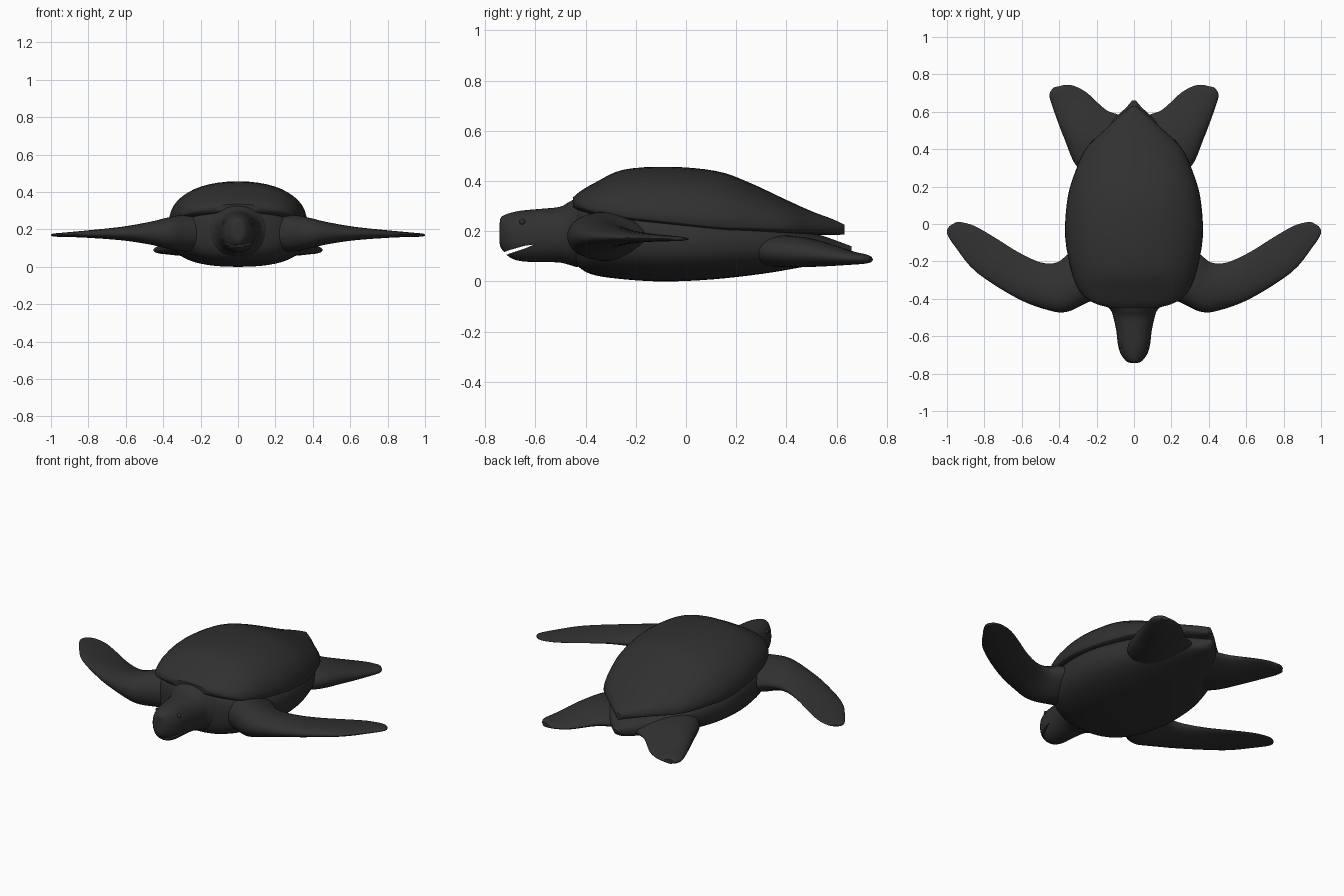
import bpy, bmesh, math

if "Cube" in bpy.data.objects:
    bpy.data.objects.remove(bpy.data.objects["Cube"])

skin = bpy.data.materials.new("dark grey")
skin.diffuse_color = (0.03, 0.03, 0.03, 1)
skin.use_nodes = True
skin.node_tree.nodes["Principled BSDF"].inputs["Base Color"].default_value = skin.diffuse_color


def finish(bm, name, mirror=False):
    bmesh.ops.recalc_face_normals(bm, faces=bm.faces)
    me = bpy.data.meshes.new(name)
    bm.to_mesh(me)
    bm.free()
    ob = bpy.data.objects.new(name, me)
    bpy.context.collection.objects.link(ob)
    me.materials.append(skin)
    bpy.ops.object.select_all(action='DESELECT')
    bpy.context.view_layer.objects.active = ob
    ob.select_set(True)
    bpy.ops.object.shade_smooth_by_angle(angle=math.radians(45))
    if mirror:
        ob.modifiers.new("mirror", 'MIRROR').use_mirror_merge = False
    return ob


def smooth_stations(st, steps=4):
    """Catmull-Rom interpolation between the given stations."""
    out = []
    for i in range(len(st) - 1):
        quad = [st[max(i - 1, 0)], st[i], st[i + 1], st[min(i + 2, len(st) - 1)]]
        for k in range(steps):
            t = k / steps
            out.append([0.5 * (2 * b + (c - a) * t + (2 * a - 5 * b + 4 * c - d) * t * t
                               + (3 * b - a - 3 * c + d) * t ** 3)
                        for a, b, c, d in zip(*quad)])
    out.append(list(st[-1]))
    return out


def loft(name, stations, section, n=48, mirror=False):
    bm = bmesh.new()
    rings = [[bm.verts.new(section(s, 2 * math.pi * i / n)) for i in range(n)]
             for s in smooth_stations(stations)]
    for a, b in zip(rings, rings[1:]):
        for i in range(n):
            j = (i + 1) % n
            bm.faces.new((a[i], a[j], b[j], b[i]))
    bm.faces.new(rings[0])
    bm.faces.new(rings[-1])
    return finish(bm, name, mirror)


def spow(v, p):
    return math.copysign(abs(v) ** p, v)


# cross-sections
def oval(power):
    def section(s, a):
        y, w, top, bot = s
        return (w * spow(math.cos(a), power), y,
                (top + bot) / 2 + (top - bot) / 2 * spow(math.sin(a), power))
    return section


def dome(s, a):
    y, w, top, rim = s
    h = (top - rim) if math.sin(a) > 0 else 0.025
    return (w * spow(math.cos(a), 0.92), y, rim + h * spow(math.sin(a), 0.92))


def blade(s, a):
    lx, ly, tx, ty, z, thick = s
    t = (1 - math.cos(a)) / 2
    return (lx + (tx - lx) * t, ly + (ty - ly) * t,
            z + thick * 0.62 * math.sin(a) * (1 - 0.5 * t))


# upper shell: y, half width, top, rim height
loft("upper_shell", [
    (-.45, .12, .335, .315), (-.42, .22, .36, .30), (-.36, .29, .395, .28),
    (-.25, .335, .445, .26), (-.07, .368, .457, .24), (.12, .358, .44, .22),
    (.25, .325, .395, .215), (.40, .26, .325, .21), (.50, .16, .28, .21),
    (.58, .075, .25, .21), (.632, .012, .226, .212)], dome)

# belly, shoulders and tail: y, half width, top, bottom
loft("belly_and_tail", [
    (-.455, .08, .28, .09), (-.43, .17, .315, .06), (-.38, .26, .33, .03),
    (-.28, .325, .33, .012), (-.10, .358, .32, .0), (.10, .352, .30, .008),
    (.30, .29, .26, .03), (.45, .21, .21, .055), (.55, .12, .18, .075),
    (.62, .045, .155, .09), (.66, .01, .14, .12)], oval(0.82))

# head and neck
head = loft("head", [
    (-.742, .02, .235, .15), (-.735, .04, .258, .13), (-.70, .068, .273, .095),
    (-.65, .085, .283, .08), (-.57, .095, .29, .078), (-.50, .11, .298, .075),
    (-.46, .125, .32, .065), (-.42, .16, .33, .06), (-.30, .20, .30, .10)], oval(0.92))

# open mouth cut through the beak
bm = bmesh.new()
slot = [(-.76, .105), (-.70, .126), (-.64, .143), (-.605, .147),
        (-.64, .132), (-.70, .112), (-.76, .09)]
face = bm.faces.new([bm.verts.new((-.2, y, z)) for y, z in slot])
ext = bmesh.ops.extrude_face_region(bm, geom=[face])
bmesh.ops.translate(bm, vec=(.4, 0, 0),
                    verts=[g for g in ext["geom"] if isinstance(g, bmesh.types.BMVert)])
cutter = finish(bm, "mouth_cutter")
cutter.hide_render = True
cut = head.modifiers.new("mouth", 'BOOLEAN')
cut.operation, cut.object, cut.solver = 'DIFFERENCE', cutter, 'EXACT'
bpy.context.view_layer.objects.active = head
bpy.ops.object.modifier_apply(modifier=cut.name)
bpy.data.objects.remove(cutter)

# eyes
bm = bmesh.new()
bmesh.ops.create_uvsphere(bm, u_segments=16, v_segments=8, radius=0.012)
bmesh.ops.translate(bm, vec=(.07, -.652, .237), verts=bm.verts)
finish(bm, "eyes", True)

# flippers: leading x y, trailing x y, height, thickness
loft("front_flippers", [
    (.12, -.36, .15, -.10, .18, .20), (.27, -.43, .33, -.15, .18, .20),
    (.36, -.47, .41, -.205, .18, .17), (.45, -.463, .50, -.205, .18, .125),
    (.62, -.40, .62, -.15, .178, .075), (.84, -.26, .74, -.075, .175, .04),
    (.95, -.13, .85, -.012, .172, .025), (1.0, -.05, .925, .01, .17, .018),
    (.988, -.012, .955, .008, .17, .010)], blade, 32, True)

loft("rear_flippers", [
    (.15, .20, .0, .40, .12, .12), (.30, .30, .05, .56, .12, .13),
    (.37, .45, .15, .61, .112, .11), (.43, .61, .25, .70, .095, .06),
    (.452, .69, .32, .738, .09, .04), (.43, .73, .37, .744, .088, .025)],
    blade, 32, True)
